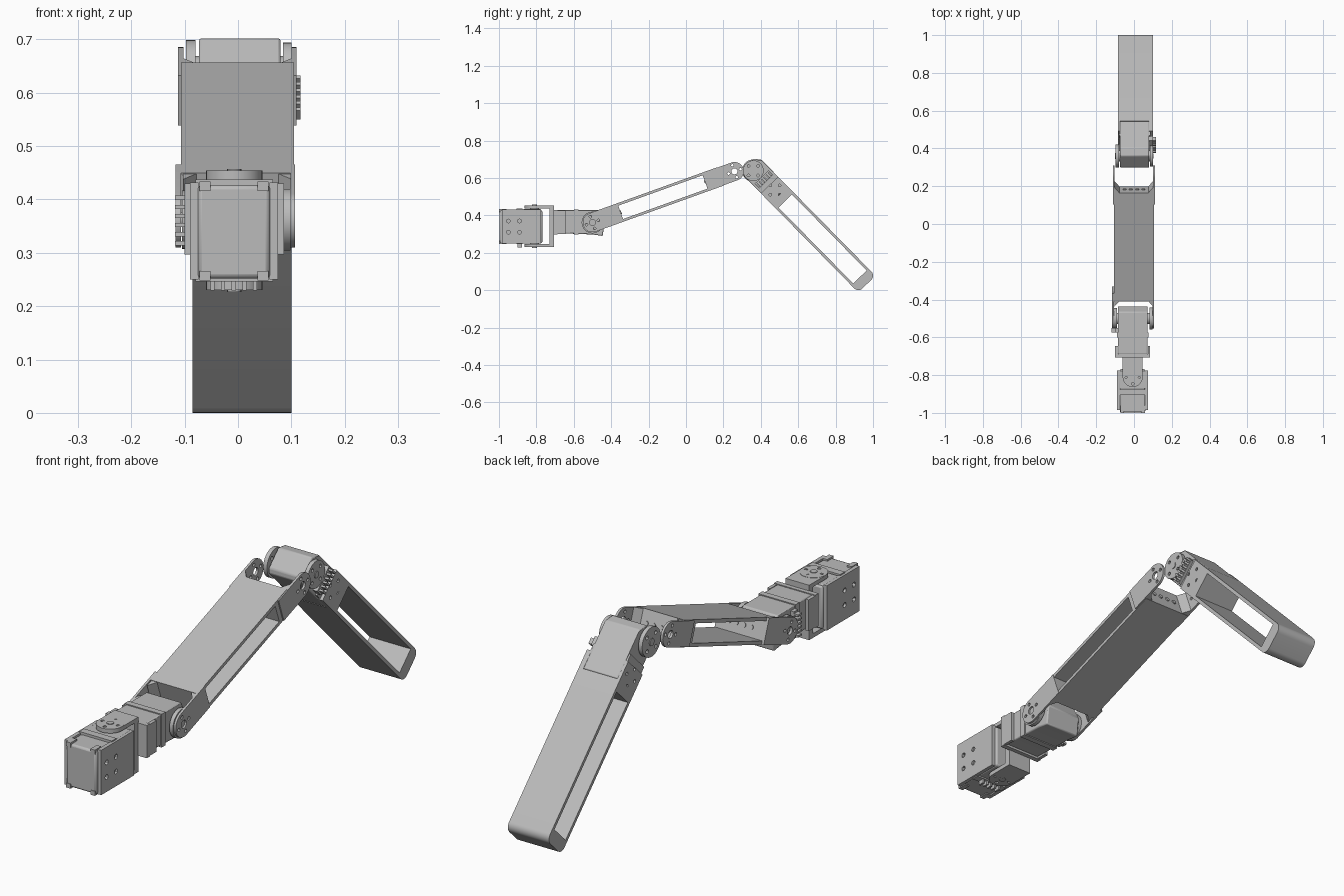
import bpy
from math import sin, cos, pi, radians
from mathutils import Matrix

if "Cube" in bpy.data.objects:
    bpy.data.objects.remove(bpy.data.objects["Cube"], do_unlink=True)

GREY = (0.5, 0.5, 0.5, 1)
grey = bpy.data.materials.new("plain grey")
grey.use_nodes = True
grey.diffuse_color = GREY
grey.node_tree.nodes["Principled BSDF"].inputs["Base Color"].default_value = GREY


def side(y, z, angle):
    """Frame with local X, Y in the side plane and local Z across the model."""
    c, s = cos(radians(angle)), sin(radians(angle))
    return Matrix(((0, 0, 1, 0), (c, -s, 0, y), (s, c, 0, z), (0, 0, 0, 1)))


def arc(u, v, r, a0, a1, n=8):
    return [(u + r * cos(a0 + (a1 - a0) * i / n), v + r * sin(a0 + (a1 - a0) * i / n))
            for i in range(n + 1)]


def ring(u, v, r, n=24):
    return arc(u, v, r, 0, 2 * pi, n)[:-1]


def rect(u0, u1, v0, v1):
    return [(u0, v0), (u1, v0), (u1, v1), (u0, v1)]


def ear_shape(u0, centre, h):
    """Tab with a round end at the given centre."""
    if centre > u0:
        return [(u0, -h)] + arc(centre, 0, h, -pi / 2, pi / 2, 16) + [(u0, h)]
    return [(u0, h)] + arc(centre, 0, h, pi / 2, 1.5 * pi, 16) + [(u0, -h)]


def bolt_circle(u, v, r, hole, n=4):
    return [ring(u + r * cos(2 * pi * i / n), v + r * sin(2 * pi * i / n), hole, 12)
            for i in range(n)]


def plate(name, frame, outline, a, b, holes=(), bevel=0):
    """Outline with holes, extruded from a to b along the frame's local Z."""
    curve = bpy.data.curves.new(name, 'CURVE')
    curve.dimensions = '2D'
    curve.fill_mode = 'BOTH'
    curve.extrude = (b - a) / 2
    for loop in [outline, *holes]:
        spline = curve.splines.new('POLY')
        spline.points.add(len(loop) - 1)
        for point, (u, v) in zip(spline.points, loop):
            point.co = (u, v, 0, 1)
        spline.use_cyclic_u = True
    ob = bpy.data.objects.new(name, curve)
    bpy.context.collection.objects.link(ob)
    ob.matrix_world = frame @ Matrix.Translation((0, 0, (a + b) / 2))
    bpy.ops.object.select_all(action='DESELECT')
    ob.select_set(True)
    bpy.context.view_layer.objects.active = ob
    bpy.ops.object.convert(target='MESH')
    ob = bpy.context.object
    ob.name = name
    ob.data.materials.clear()
    ob.data.materials.append(grey)
    if bevel:
        # join the caps to the walls so that the edges can be rounded
        bpy.ops.object.mode_set(mode='EDIT')
        bpy.ops.mesh.select_all(action='SELECT')
        bpy.ops.mesh.remove_doubles(threshold=0.0001)
        bpy.ops.object.mode_set(mode='OBJECT')
        mod = ob.modifiers.new("rounded edges", 'BEVEL')
        mod.width, mod.segments, mod.limit_method = bevel, 2, 'ANGLE'
    bpy.ops.object.shade_smooth_by_angle(angle=radians(30))
    return ob


def horn(name, frame, u, v, r, a, b):
    plate(name, frame, ring(u, v, r, 32), a, b, bolt_circle(u, v, r * .66, r * .13))
    mid, half = (a + b) / 2, abs(b - a) / 2 + .003
    plate(name + "_screw", frame, ring(u, v, r * .25, 16), mid - half, mid + half)


def pins(name, frame, u, v0, step, count, a, b, w=.012):
    for i in range(count):
        v = v0 + i * step
        plate(f"{name}_{i + 1}", frame, rect(u - w, u + w, v - .004, v + .004), a, b)


# Thigh: hollow link with open sides and solid ends
thigh = side(-.5, .362, 19.8)
plate("thigh_link", thigh, rect(.115, .725, -.052, .052), -.107, .105,
      [rect(.16, .64, -.038, .038)])
for tag, a, b in (("right", -.112, -.102), ("left", .1, .11)):
    plate("knee_ear_" + tag, thigh, ear_shape(.66, .807, .05), a, b,
          [ring(.807, 0, .016)] + bolt_circle(.807, 0, .034, .007))
for tag, a, b in (("right", -.117, -.107), ("left", .098, .107)):
    plate("ankle_ear_" + tag, thigh, ear_shape(.16, 0, .052), a, b,
          [ring(0, 0, .016)] + bolt_circle(0, 0, .034, .007))
# gussets in the inner corners of the brackets
for tag, x, d in (("right", -.103, 1), ("left", .101, -1)):
    for end, u, e in (("knee", .725, .03), ("ankle", .115, -.03)):
        frame = thigh @ Matrix(((0, 1, 0, 0), (0, 0, 1, 0), (1, 0, 0, 0), (0, 0, 0, 1)))
        plate(f"{end}_gusset_{tag}", frame, [(x, u), (x + d * .025, u), (x, u + e)],
              -.05, .05)
# screw heads on the end walls
for end, u in (("knee", .725), ("ankle", .16), ("inner", .64)):
    frame = thigh @ Matrix(((0, 0, 1, u), (0, 1, 0, 0), (-1, 0, 0, 0), (0, 0, 0, 1)))
    for i, x in enumerate((-.05, -.017, .017, .05)):
        plate(f"{end}_screw_{i + 1}", frame, ring(x, 0, .009, 12), -.004, .004)

# Shank: hollow link with a rounded foot end
shank = side(.36, .639, -45.5)
LOW, HIGH, END, R = -.056, .072, .858, .03
foot = arc(END - R, LOW + R, R, -pi / 2, 0) + arc(END - R, HIGH - R, R, 0, pi / 2)
plate("shank_link", shank, [(.19, LOW)] + foot + [(.19, HIGH)], -.085, .1,
      [rect(.235, .805, LOW + .014, HIGH - .014)])

# Knee servo
case = [(-.045, -.04), (-.03, LOW), (.19, LOW), (.19, HIGH), (-.012, HIGH), (-.045, .045)]
plate("knee_servo_case", shank, case, -.073, .08, bevel=.005)
plate("knee_servo_flange", shank, rect(.085, .115, LOW + .004, HIGH - .003), -.08, .087)
horn("knee_horn", shank, 0, 0, .06, -.097, -.08)
plate("knee_horn_boss", shank, ring(0, 0, .03), -.082, -.07)
horn("knee_idler", shank, 0, 0, .055, .084, .1)
plate("knee_idler_boss", shank, ring(0, 0, .03), .076, .086)
for tag, a, b in (("right", -.085, -.073), ("left", .08, .1)):
    plate("knee_mount_" + tag, shank, rect(.115, .195, LOW, HIGH), a, b,
          bolt_circle(.155, .01, .035, .007))
plate("knee_socket", shank, rect(.055, .09, -.045, .06), .078, .1)
pins("knee_pin", shank, .075, -.035, .017, 6, .098, .117)

# Ankle pitch servo
level = side(0, 0, 0)
case = [(-.69, .305), (-.50, .298), (-.445, .29), (-.435, .37), (-.465, .428), (-.69, .428)]
plate("ankle_servo_case", level, case, -.085, .072, bevel=.005)
plate("ankle_servo_flange", level, rect(-.6, -.575, .297, .432), -.09, .077)
horn("ankle_horn", level, -.5, .362, .058, .082, .098)
plate("ankle_horn_boss", level, ring(-.5, .362, .03), .07, .084)
horn("ankle_idler", level, -.5, .362, .055, -.105, -.09)
plate("ankle_idler_boss", level, ring(-.5, .362, .03), -.092, -.08)
plate("ankle_socket", level, rect(-.575, -.55, .305, .415), -.1, -.084)
pins("ankle_pin", level, -.563, .318, .017, 6, -.118, -.099)
plate("ankle_mount_back", level, rect(-.708, -.688, .297, .43), -.1, .086)
for tag, a, b in (("right", -.1, -.086), ("left", .073, .086)):
    plate("ankle_mount_" + tag, level, rect(-.7, -.645, .3, .427), a, b)

# C-shaped bracket around the foot servo
bracket = [(-.705, .23), (-.705, .453), (-.81, .453), (-.81, .437), (-.73, .437),
           (-.73, .247), (-.81, .247), (-.81, .23)]
plate("yaw_bracket", level, bracket, -.06, .046)
upright = Matrix.Translation((-.007, -.81, 0))
horn("yaw_horn_top", upright, 0, 0, .053, .437, .454)
horn("yaw_horn_bottom", upright, 0, 0, .053, .23, .247)
plate("yaw_shaft", upright, ring(0, 0, .025), .235, .446)

# Foot servo
plate("foot_servo_case", level, rect(-.997, -.768, .252, .427), -.075, .06, bevel=.008)
plate("foot_servo_flange", level, rect(-.905, -.875, .246, .437), -.08, .066)
plate("foot_servo_back", level, rect(-.872, -.775, .255, .433), -.078, .064, bevel=.004)
for tag, a, b in (("right", -.09, -.074), ("left", .059, .075)):
    plate("foot_side_plate_" + tag, level, rect(-.985, -.775, .25, .432), a, b,
          [ring(y, z, .01, 12) for y in (-.95, -.89) for z in (.31, .37)])
# corner lugs and connector pins
for x in (-.062, .047):
    for z in (.257, .425):
        plate("foot_corner_lug", level, rect(-1, -.96, z - .009, z + .009), x - .01, x + .01)
across = Matrix(((0, 1, 0, 0), (1, 0, 0, 0), (0, 0, 1, 0), (0, 0, 0, 1)))
pins("foot_pin", across, -.89, -.048, .02, 5, .229, .255)
